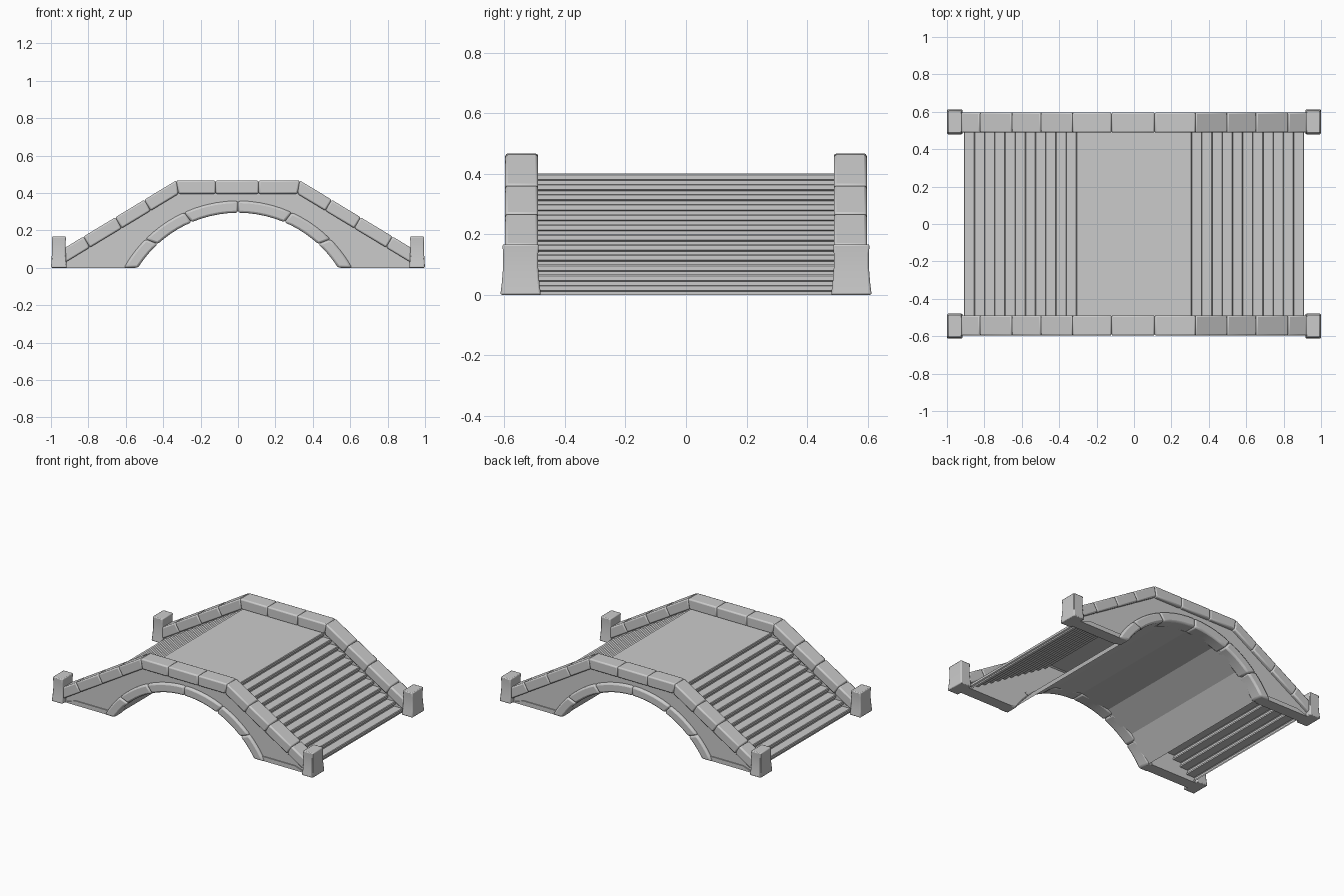
import bpy, bmesh, math

if "Cube" in bpy.data.objects:
    bpy.data.objects.remove(bpy.data.objects["Cube"])

stone = bpy.data.materials.new("grey_stone")
stone.diffuse_color = (0.6, 0.6, 0.6, 1)
stone.use_nodes = True
stone.node_tree.nodes["Principled BSDF"].inputs["Base Color"].default_value = stone.diffuse_color


def finish(name, bm, bevel=0.0, segments=2, smooth=True):
    bmesh.ops.recalc_face_normals(bm, faces=bm.faces)
    mesh = bpy.data.meshes.new(name)
    bm.to_mesh(mesh)
    bm.free()
    ob = bpy.data.objects.new(name, mesh)
    bpy.context.collection.objects.link(ob)
    mesh.materials.append(stone)
    if bevel:
        m = ob.modifiers.new("bevel", 'BEVEL')
        m.width, m.segments, m.limit_method = bevel, segments, 'ANGLE'
        m.angle_limit = math.radians(40)
    if smooth:
        bpy.ops.object.select_all(action='DESELECT')
        ob.select_set(True)
        bpy.context.view_layer.objects.active = ob
        bpy.ops.object.shade_smooth_by_angle(angle=math.radians(35))
    return ob


def prism(bm, pts, y0, y1):
    """Solid from an x-z outline, running from y0 to y1."""
    a = [bm.verts.new((x, y0, z)) for x, z in pts]
    b = [bm.verts.new((x, y1, z)) for x, z in pts]
    bm.faces.new(a)
    bm.faces.new(b[::-1])
    for i in range(len(pts)):
        j = (i + 1) % len(pts)
        bm.faces.new((a[i], b[i], b[j], a[j]))


def sheet(name, pts, half_width):
    """Open surface along an x-z line across the bridge."""
    bm = bmesh.new()
    rows = [[bm.verts.new((x, y, z)) for y in (-half_width, half_width)] for x, z in pts]
    for r, s in zip(rows, rows[1:]):
        bm.faces.new((r[0], r[1], s[1], s[0]))
    return finish(name, bm, smooth=False)


# Arch circle, shared by ring, walls and barrel
CZ, R_IN, R_OUT = -0.34, 0.634, 0.698


def arc(r, a0, a1, n):
    return [(r * math.sin(a0 + (a1 - a0) * i / n),
             max(0, CZ + r * math.cos(a0 + (a1 - a0) * i / n))) for i in range(n + 1)]


A_IN = math.acos(-CZ / R_IN)
A_OUT = math.acos(-CZ / R_OUT)

# Deck and stairs with overhanging treads
RISE, RUN = 0.4 / 12, 0.0545
right = []
for i in range(12):
    x, z = 0.31 + RUN * i, 0.4 - RISE * i
    right += [(x - 0.004, z), (x, z - 0.004), (x, z - 0.019), (x - 0.009, z - 0.023),
              (x - 0.009, z - RISE)]
sheet("deck_and_stairs", [(-x, z) for x, z in reversed(right)] + right, 0.50)

# Faceted barrel under the arch
sheet("arch_barrel", arc(R_IN + 0.008, -A_IN - 0.012, A_IN + 0.012, 6), 0.53)

JOINTS = [-1, -0.74, -0.40, 0, 0.40, 0.74, 1]
for side, s in (("front", -1), ("back", 1)):
    # Spandrel wall, in two halves meeting over the crown
    bm = bmesh.new()
    for d in (-1, 1):
        pts = arc(R_IN + 0.03, 0, math.acos(-CZ / (R_IN + 0.03)), 12)
        pts += [(0.935, 0), (0.935, 0.05), (0.33, 0.42), (0, 0.42)]
        prism(bm, [(d * x, z) for x, z in pts], s * 0.50, s * 0.572)
        # low plinth at the foot of the wall
        prism(bm, [(d * x, z) for x, z in ((0.59, 0), (0.93, 0), (0.84, 0.03), (0.59, 0.03))],
              s * 0.51, s * 0.579)
    finish(side + "_wall", bm, smooth=False)

    # Arch ring stones, split at the joints
    bm = bmesh.new()
    for j0, j1 in zip(JOINTS, JOINTS[1:]):
        prism(bm, arc(R_IN, j0 * A_IN, j1 * A_IN, 5) + arc(R_OUT, j1 * A_OUT, j0 * A_OUT, 5),
              s * 0.50, s * 0.592)
    finish(side + "_arch_ring", bm, 0.012)

    # Coping stones: three level, four down each slope
    bm = bmesh.new()
    level = [-0.33, -0.12, 0.11, 0.33]
    for x0, x1 in zip(level, level[1:]):
        b0, b1 = max(x0, -0.318), min(x1, 0.318)
        prism(bm, [(b0, 0.395), (b1, 0.395), (x1, 0.467), (x0, 0.467)], s * 0.488, s * 0.597)
    slope = [0.33, 0.485, 0.64, 0.81, 0.925]
    for d in (-1, 1):
        ends = []
        for i, x in enumerate(slope):
            lo, hi = ((0.318, 0.33), (x - 0.018, x + 0.016), (0.925, 0.925))[(i > 0) + (i == 4)]
            ends.append(((d * lo, 0.395 - 0.605 * (lo - 0.318)),
                         (d * hi, 0.467 - 0.605 * (hi - 0.33))))
        for (l0, h0), (l1, h1) in zip(ends, ends[1:]):
            prism(bm, [l0, l1, h1, h0], s * 0.488, s * 0.597)
    finish(side + "_coping", bm, 0.009)

    # End posts with a flared foot
    for end, d in (("left", -1), ("right", 1)):
        bm = bmesh.new()
        rings = []
        for z, hx, hy in ((0, 0.042, 0.067), (0.04, 0.039, 0.062), (0.09, 0.0365, 0.058),
                          (0.135, 0.0365, 0.058), (0.167, 0.038, 0.060)):
            rings.append([bm.verts.new((d * 0.958 + u * hx, s * 0.546 + v * hy, z))
                          for u, v in ((-1, -1), (1, -1), (1, 1), (-1, 1))])
        bm.faces.new(rings[0])
        bm.faces.new(rings[-1])
        for a, b in zip(rings, rings[1:]):
            for i in range(4):
                bm.faces.new((a[i], a[(i + 1) % 4], b[(i + 1) % 4], b[i]))
        finish(side + "_" + end + "_post", bm, 0.006)
